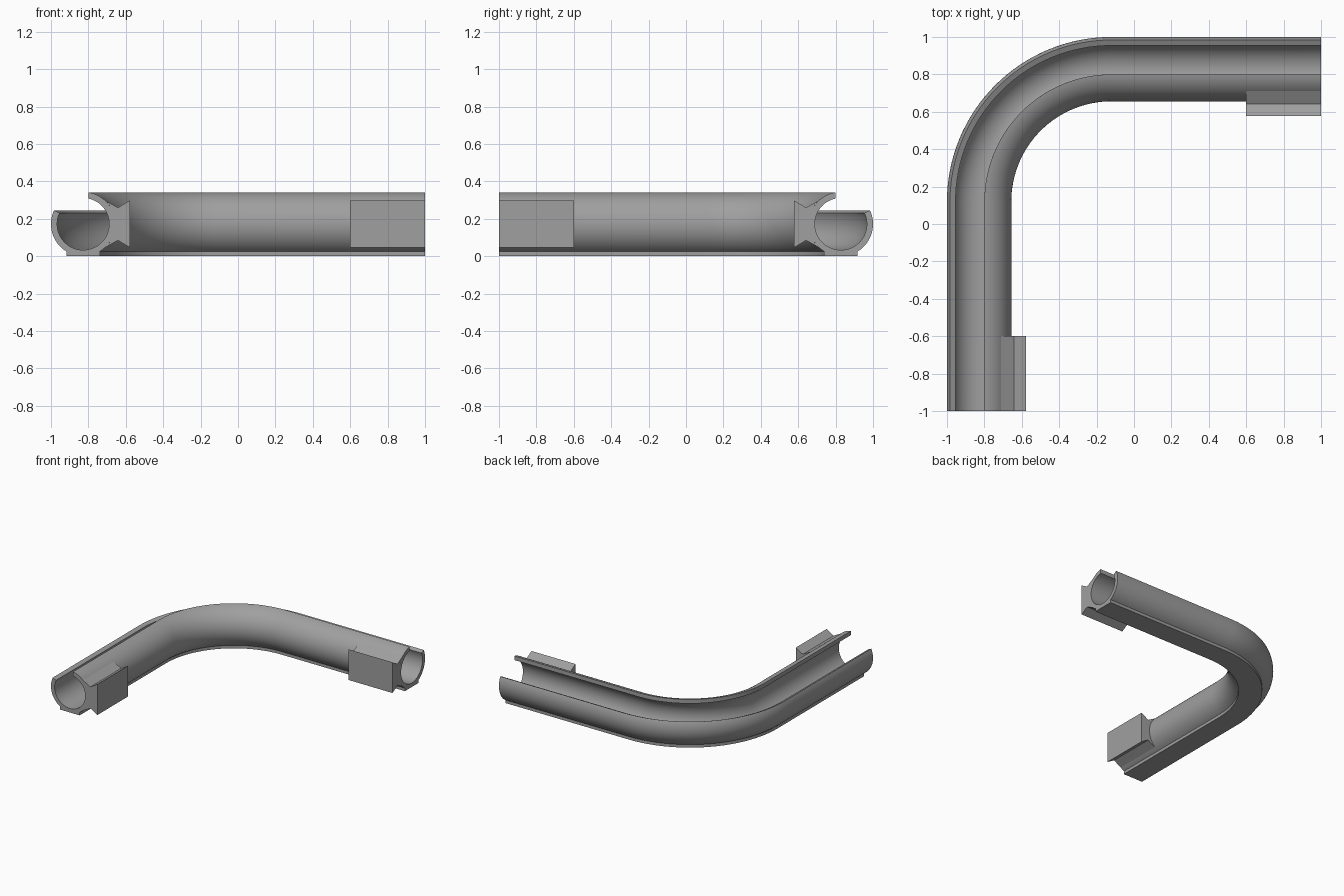
import bpy, bmesh, math
from mathutils import Vector

if "Cube" in bpy.data.objects:
    bpy.data.objects.remove(bpy.data.objects["Cube"])

# Shared dimensions
R_OUT, R_IN, MID = 0.172, 0.139, 0.172      # tube radii and axis height
AXIS, BEND = 0.828, 0.12                    # axis offset and bend centre offset

grey = bpy.data.materials.new("grey")
grey.diffuse_color = (0.35, 0.35, 0.35, 1)
grey.use_nodes = True
grey.node_tree.nodes["Principled BSDF"].inputs["Base Color"].default_value = grey.diffuse_color


def arc(radius, start, end, steps):
    """Points (outward, height) on a circle around the tube axis."""
    out = []
    for i in range(steps + 1):
        a = math.radians(start + (end - start) * i / steps)
        out.append((radius * math.cos(a), MID + radius * math.sin(a)))
    return out


def sweep(name, profile, path, open_from=None, open_to=None):
    """Sweep a profile along (point, outward normal) stations and cap the ends.
    Sides between open_from and open_to are left out where parts join."""
    bm = bmesh.new()
    rings = [[bm.verts.new((*(p + n * u), v)) for u, v in profile] for p, n in path]
    count = len(profile)
    for a, b in zip(rings, rings[1:]):
        for i in range(count):
            if open_from is not None and open_from <= i < open_to:
                continue
            j = (i + 1) % count
            bm.faces.new((a[i], a[j], b[j], b[i]))
    bm.faces.new(rings[0])
    bm.faces.new(rings[-1])
    bmesh.ops.recalc_face_normals(bm, faces=bm.faces)
    mesh = bpy.data.meshes.new(name)
    bm.to_mesh(mesh)
    bm.free()
    mesh.materials.append(grey)
    obj = bpy.data.objects.new(name, mesh)
    bpy.context.collection.objects.link(obj)
    bpy.ops.object.select_all(action='DESELECT')
    obj.select_set(True)
    bpy.context.view_layer.objects.active = obj
    bpy.ops.object.shade_smooth_by_angle(angle=math.radians(25))
    return obj


# Path: straight leg, quarter bend, straight leg
LEFT, BACK = Vector((-1, 0)), Vector((0, 1))
path = [(Vector((-AXIS, -1)), LEFT)]
for k in range(33):
    t = math.radians(180 - 90 * k / 32)
    n = Vector((math.cos(t), math.sin(t)))
    path.append((Vector((-BEND, BEND)) + n * (AXIS - BEND), n))
path.append((Vector((1, AXIS)), BACK))

# Slotted tube with a flat foot
tube = (arc(R_OUT, 25, -58.8, 16)
        + [(0.089, 0), (-0.089, 0)]
        + arc(R_OUT, -121.2, -260.6, 26)
        + arc(R_IN, -258.4, 25, 52))
sweep("slotted_tube", tube, path)

# Flared connector blocks on the inner side of both ends
back = arc(R_OUT, 133.3, 226.7, 16)
block = back + [(-0.186, 0.084), (-0.25, 0.046), (-0.25, 0.298), (-0.186, 0.260)]
sweep("front_connector", block,
      [(Vector((-AXIS, y)), LEFT) for y in (-1, -0.6)], 0, len(back) - 1)
sweep("side_connector", block,
      [(Vector((x, AXIS)), BACK) for x in (0.6, 1)], 0, len(back) - 1)
